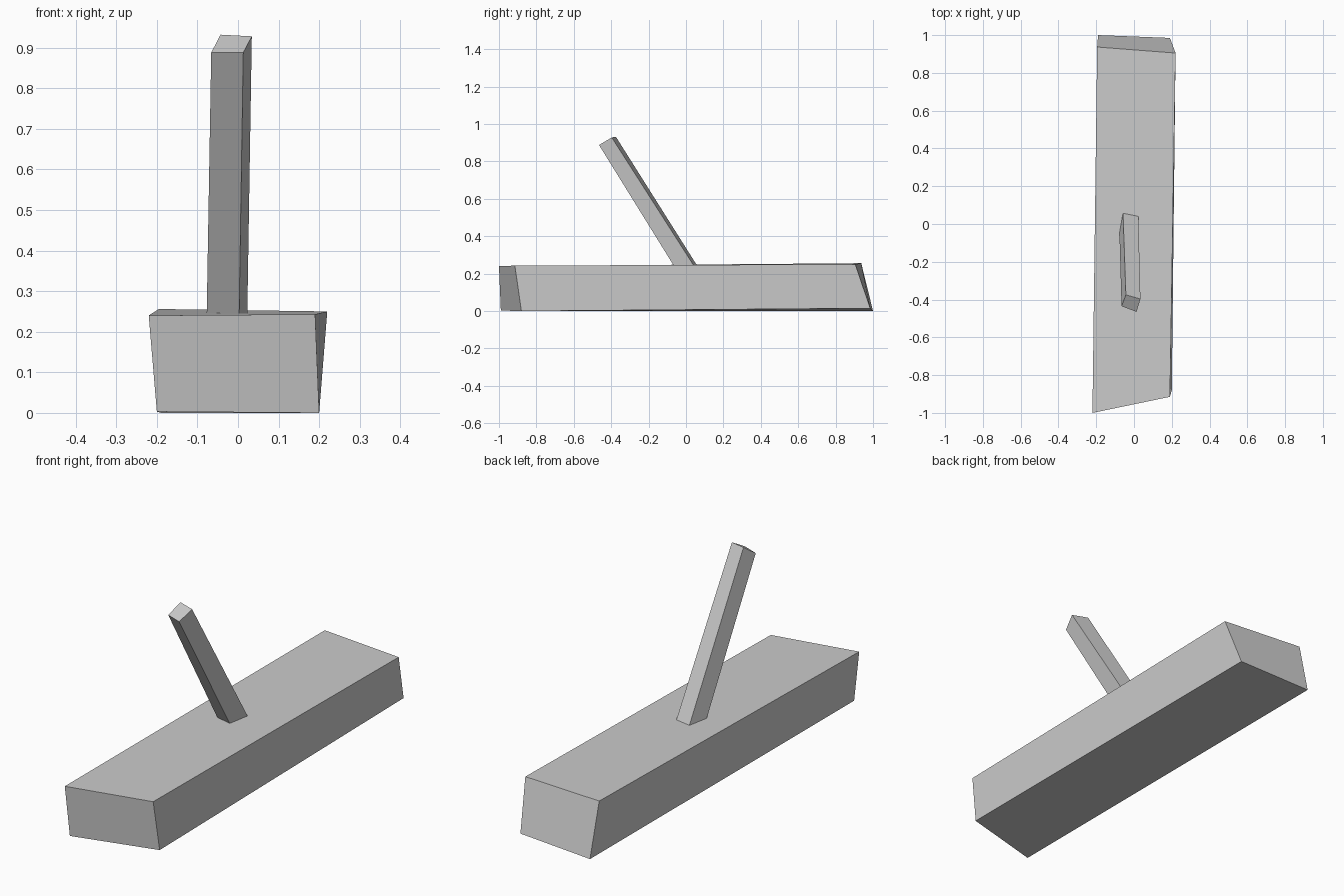
import bpy
import bmesh
from mathutils import Vector

cube = bpy.data.objects.get("Cube")
if cube:
    bpy.data.objects.remove(cube, do_unlink=True)

grey = bpy.data.materials.new("plain grey")
grey.use_nodes = True
colour = (0.6, 0.6, 0.6, 1)
grey.diffuse_color = colour
grey.node_tree.nodes["Principled BSDF"].inputs["Base Color"].default_value = colour


def loft_block(name, bottom, top):
    """Closed block between two four-cornered rings, listed in the same order."""
    bm = bmesh.new()
    low = [bm.verts.new(p) for p in bottom]
    high = [bm.verts.new(p) for p in top]
    bm.faces.new(low[::-1])
    bm.faces.new(high)
    for i in range(4):
        j = (i + 1) % 4
        bm.faces.new((low[i], low[j], high[j], high[i]))
    bmesh.ops.recalc_face_normals(bm, faces=bm.faces)
    mesh = bpy.data.meshes.new(name)
    bm.to_mesh(mesh)
    bm.free()
    mesh.materials.append(grey)
    obj = bpy.data.objects.new(name, mesh)
    bpy.context.collection.objects.link(obj)
    return obj


# Long, slightly uneven base block
loft_block(
    "base_block",
    [(-0.2, -0.99, 0.003), (0.2, -0.88, 0), (0.19, 0.985, 0.015), (-0.19, 1, 0)],
    [(-0.22, -1, 0.24), (0.19, -0.915, 0.243), (0.22, 0.905, 0.25), (-0.195, 0.937, 0.256)],
)

# Leaning handle, its foot sunk a little into the base
tip = [Vector(p) for p in [(-0.066, -0.435, 0.888), (0.013, -0.465, 0.888),
                           (0.034, -0.397, 0.928), (-0.043, -0.375, 0.932)]]
foot = [Vector(p) for p in [(-0.077, -0.05, 0.25), (0.003, -0.07, 0.25),
                            (0.023, 0.037, 0.25), (-0.058, 0.055, 0.25)]]
sunk = [f + (f - t) * 0.06 for f, t in zip(foot, tip)]
loft_block("leaning_handle", sunk, tip)
